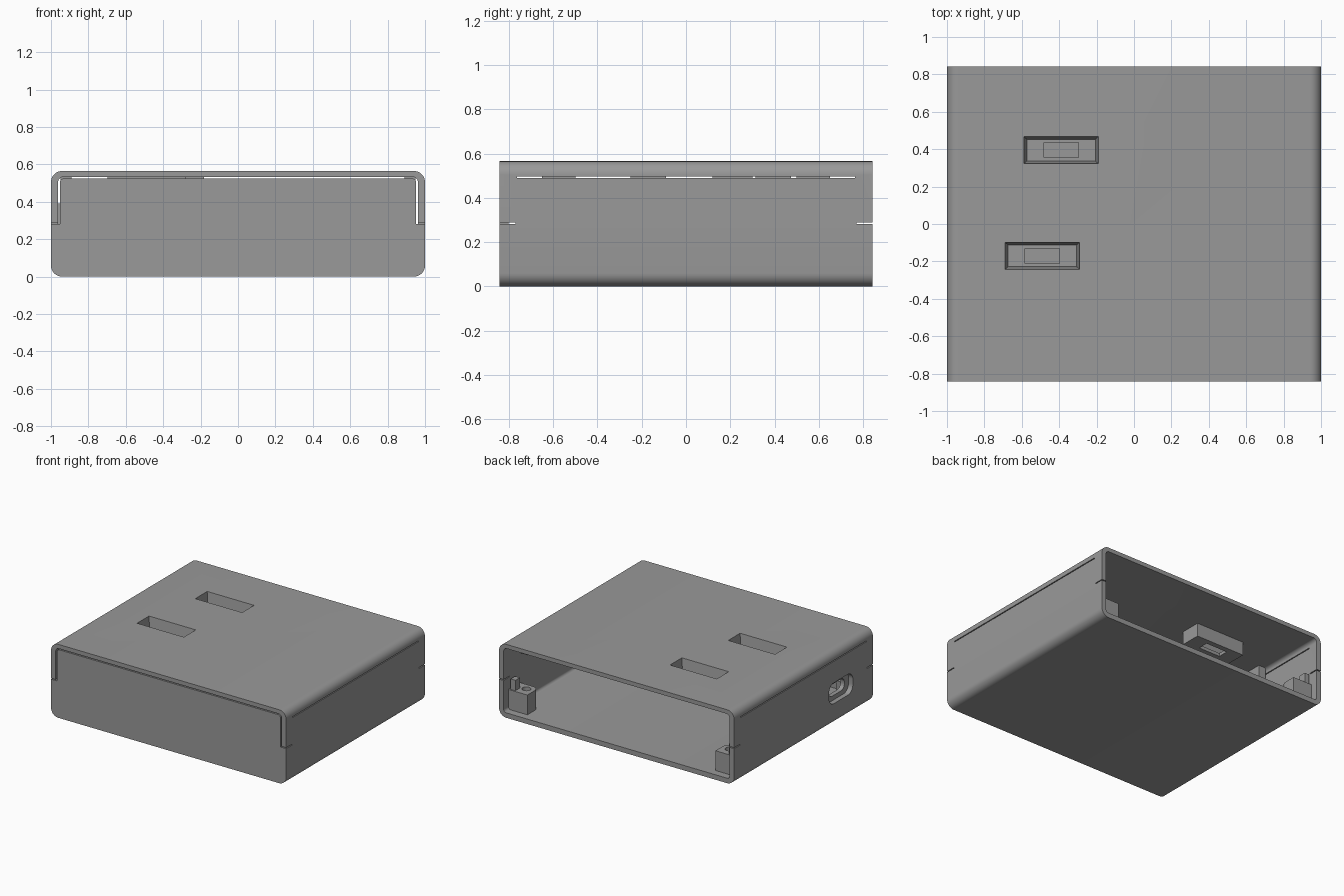
import bpy, bmesh, math

if "Cube" in bpy.data.objects:
    bpy.data.objects.remove(bpy.data.objects["Cube"])

W, D, H = 1.0, 0.843, 0.565      # half width, half depth, height
T, IN = 0.038, 0.962             # wall thickness, inner half width
R = 0.06                         # outer corner radius

grey = bpy.data.materials.new("plastic grey")
grey.diffuse_color = (0.32, 0.32, 0.32, 1)
grey.use_nodes = True
grey.node_tree.nodes["Principled BSDF"].inputs["Base Color"].default_value = grey.diffuse_color


def arc(cx, cy, r, a0, a1, n=8):
    return [(cx + r * math.cos(math.radians(a0 + (a1 - a0) * i / n)),
             cy + r * math.sin(math.radians(a0 + (a1 - a0) * i / n))) for i in range(n + 1)]


def rounded(u0, u1, v0, v1, r):
    return (arc(u0 + r, v0 + r, r, 180, 270) + arc(u1 - r, v0 + r, r, 270, 360)
            + arc(u1 - r, v1 - r, r, 0, 90) + arc(u0 + r, v1 - r, r, 90, 180))


def rect(u0, u1, v0, v1):
    return [(u0, v0), (u1, v0), (u1, v1), (u0, v1)]


def prism(name, pts, axis, lo, hi, top=None):
    """Extrude a profile along an axis; top gives a different end profile."""
    place = {"x": lambda p, t: (t, p[0], p[1]),
             "y": lambda p, t: (p[0], t, p[1]),
             "z": lambda p, t: (p[0], p[1], t)}[axis]
    bm = bmesh.new()
    a = [bm.verts.new(place(p, lo)) for p in pts]
    b = [bm.verts.new(place(p, hi)) for p in (top or pts)]
    bm.faces.new(a)
    bm.faces.new(b)
    for i in range(len(a)):
        j = (i + 1) % len(a)
        bm.faces.new((a[i], a[j], b[j], b[i]))
    bmesh.ops.recalc_face_normals(bm, faces=bm.faces)
    me = bpy.data.meshes.new(name)
    bm.to_mesh(me)
    bm.free()
    me.materials.append(grey)
    ob = bpy.data.objects.new(name, me)
    bpy.context.collection.objects.link(ob)
    return ob


def combine(ob, other, op):
    """Apply a boolean and remove the other object."""
    m = ob.modifiers.new("cut", "BOOLEAN")
    m.operation, m.object, m.solver = op, other, "EXACT"
    bpy.context.view_layer.objects.active = ob
    bpy.ops.object.modifier_apply(modifier=m.name)
    bpy.data.objects.remove(other)


# Tray: U-shaped section with a rounded bottom
r2 = R - T
u_profile = ([(-W, 0.49)] + arc(-W + R, R, R, 180, 270) + arc(W - R, R, R, 270, 360)
             + [(W, 0.49), (IN, 0.49)] + arc(W - R, R, r2, 360, 270)
             + arc(-W + R, R, r2, 270, 180) + [(-IN, 0.49)])
tray = prism("tray", u_profile, "y", -D, D)

# Corner notches in the side walls that receive the lid flaps
for sx in (-1, 1):
    for sy in (-1, 1):
        xs, ys = sorted((sx * 0.94, sx * 1.1)), sorted((sy * 0.77, sy * 1.0))
        combine(tray, prism("notch", rect(*xs, *ys), "z", 0.281, 0.7), "DIFFERENCE")

# Front wall, narrower above the notches
fw = (arc(-W + R, R, R, 180, 270) + arc(W - R, R, R, 270, 360)
      + [(W, 0.281), (0.952, 0.281)] + arc(0.93, 0.503, 0.022, 0, 90)
      + arc(-0.93, 0.503, 0.022, 90, 180) + [(-0.952, 0.281), (-W, 0.281)])
combine(tray, prism("front_wall", fw, "y", -D, -D + 0.04), "UNION")

# Port in the left wall: wide outer recess, smaller opening in an inner plate
combine(tray, prism("port_cut", rounded(-0.60, -0.31, 0.165, 0.325, 0.06), "x", -1.1, -0.94),
        "DIFFERENCE")
port = prism("port_plate", rect(-0.65, -0.26, 0.10, 0.39), "x", -0.963, -0.93)
combine(port, prism("port_slot", rounded(-0.55, -0.36, 0.20, 0.29, 0.04), "x", -1.1, -0.8),
        "DIFFERENCE")

# Screw posts with holes, and a locating pin on each
for sx, side in ((-1, "left"), (1, "right")):
    for sy, end in ((-1, "front"), (1, "back")):
        base = [(0.965, 0.645), (0.965, 0.785), (0.80, 0.785)] + arc(0.85, 0.695, 0.05, 180, 270)
        post = prism(f"post_{end}_{side}", [(sx * x, sy * y) for x, y in base], "z", 0.03, 0.19)
        hole = prism("hole", arc(sx * 0.865, sy * 0.705, 0.032, 0, 345, 23), "z", 0.08, 0.3)
        combine(post, hole, "DIFFERENCE")
        xs, ys = sorted((sx * 0.91, sx * 0.95)), sorted((sy * 0.72, sy * 0.775))
        prism(f"pin_{end}_{side}", rect(*xs, *ys), "z", 0.185, 0.27)

# Lid: inverted U with rounded top corners, sides trimmed between the flaps
lid_profile = ([(W, 0.288)] + arc(W - R, H - R, R, 0, 90) + arc(-W + R, H - R, R, 90, 180)
               + [(-W, 0.288), (-IN, 0.288)] + arc(-IN + 0.028, 0.505, 0.028, 180, 90)
               + arc(IN - 0.028, 0.505, 0.028, 90, 0) + [(IN, 0.288)])
lid = prism("lid", lid_profile, "y", -D, D)
combine(lid, prism("side_trim", rect(-1.2, 1.2, -0.763, 0.763), "z", 0.1, 0.497), "DIFFERENCE")

# Two tapered button wells with a slot in the floor
for cx, cy in ((-0.39, 0.395), (-0.49, -0.17)):
    def box(hx, hy):
        return rect(cx - hx, cx + hx, cy - hy, cy + hy)
    combine(lid, prism("well_body", box(0.208, 0.08), "z", 0.43, 0.55), "UNION")
    combine(lid, prism("well_pocket", box(0.183, 0.058), "z", 0.455, 0.57,
                       top=box(0.2, 0.073)), "DIFFERENCE")
    combine(lid, prism("well_slot", box(0.092, 0.04), "z", 0.4, 0.5), "DIFFERENCE")

# Guide tabs hanging from the lid beside the walls
for i, (sx, y0, y1) in enumerate(((1, 0.50, 0.65), (1, -0.65, -0.50), (-1, 0.12, 0.30))):
    prism(f"lid_tab_{i + 1}", rect(*sorted((sx * 0.89, sx * 0.95)), y0, y1), "z", 0.42, 0.54)

# Smooth the rounded surfaces and keep hard edges
for ob in bpy.context.scene.objects:
    ob.select_set(True)
bpy.context.view_layer.objects.active = tray
bpy.ops.object.shade_smooth_by_angle(angle=math.radians(30))
